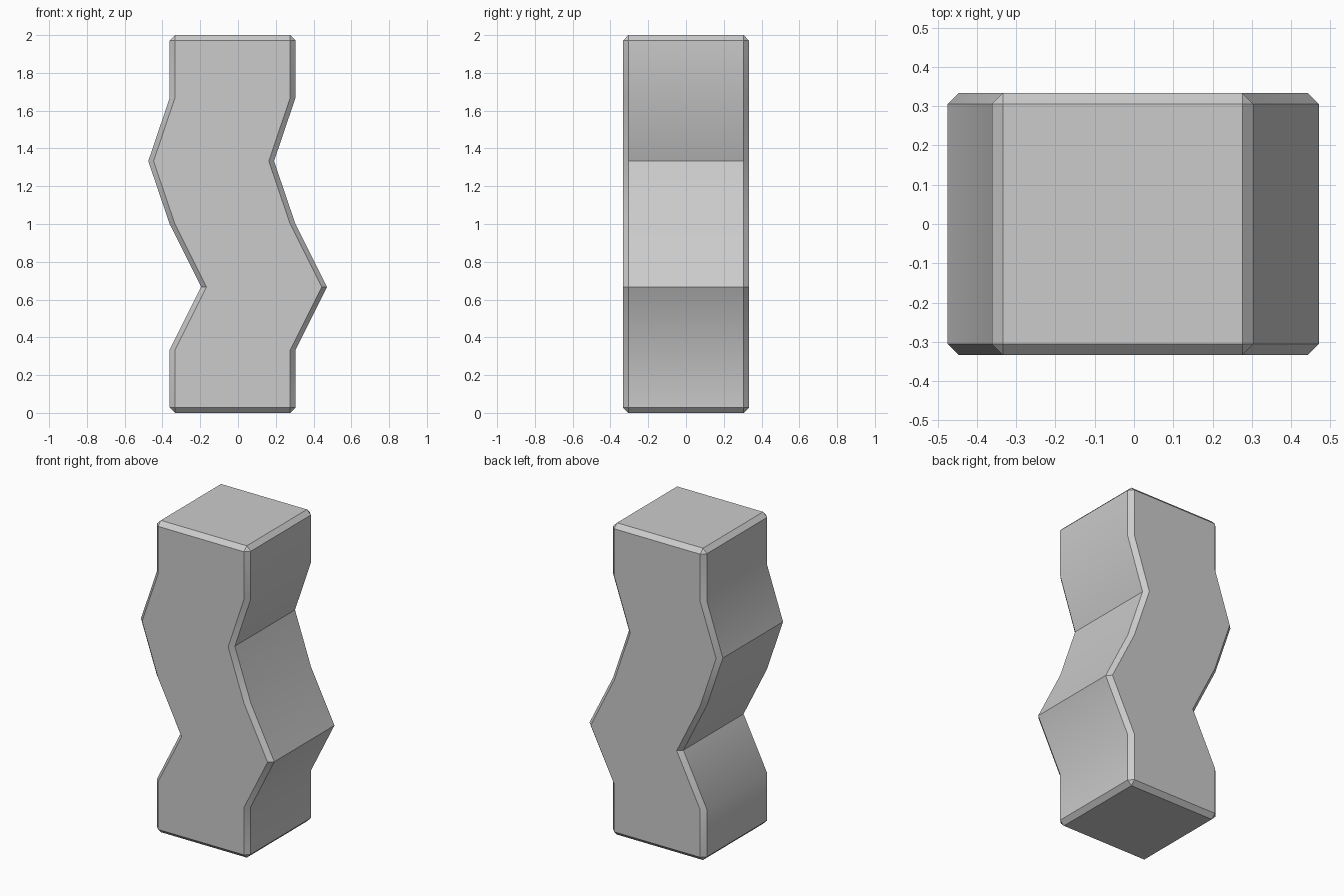
import bpy, bmesh, math

if "Cube" in bpy.data.objects:
    bpy.data.objects.remove(bpy.data.objects["Cube"])

HALF = 0.333     # half width of the square section
CH = 0.028       # chamfer size
BASE_X = -0.029  # resting centre of the column

# (height, sideways shift) of each section, bottom to top
LEVELS = [(CH, 0), (0.333, 0), (0.667, 0.167), (1.0, 0),
          (1.333, -0.113), (1.667, 0), (2 - CH, 0)]


def section(bm, z, shift):
    """Square ring with chamfered corners."""
    a, b = HALF, HALF - CH
    pts = [(-b, -a), (b, -a), (a, -b), (a, b), (b, a), (-b, a), (-a, b), (-a, -b)]
    return [bm.verts.new((BASE_X + shift + x, y, z)) for x, y in pts]


def cap(bm, ring, z):
    """Inset square end with sloped borders and corner triangles."""
    b = HALF - CH
    sq = [bm.verts.new((BASE_X + x, y, z)) for x, y in ((-b, -b), (b, -b), (b, b), (-b, b))]
    bm.faces.new(sq)
    for i in range(4):
        j = (i + 1) % 4
        bm.faces.new((ring[2 * i], ring[2 * i + 1], sq[j], sq[i]))
        bm.faces.new((ring[2 * i + 1], ring[(2 * i + 2) % 8], sq[j]))


# Zigzag column
bm = bmesh.new()
rings = [section(bm, z, s) for z, s in LEVELS]
for lo, hi in zip(rings, rings[1:]):
    for i in range(8):
        j = (i + 1) % 8
        bm.faces.new((lo[i], lo[j], hi[j], hi[i]))
cap(bm, rings[0], 0)
cap(bm, rings[-1], 2)
bmesh.ops.recalc_face_normals(bm, faces=bm.faces)

mesh = bpy.data.meshes.new("zigzag_column")
bm.to_mesh(mesh)
bm.free()
obj = bpy.data.objects.new("zigzag_column", mesh)
bpy.context.collection.objects.link(obj)

# Gentle bends smooth, strong bends and chamfers sharp
bpy.context.view_layer.objects.active = obj
obj.select_set(True)
bpy.ops.object.shade_smooth_by_angle(angle=math.radians(30))
